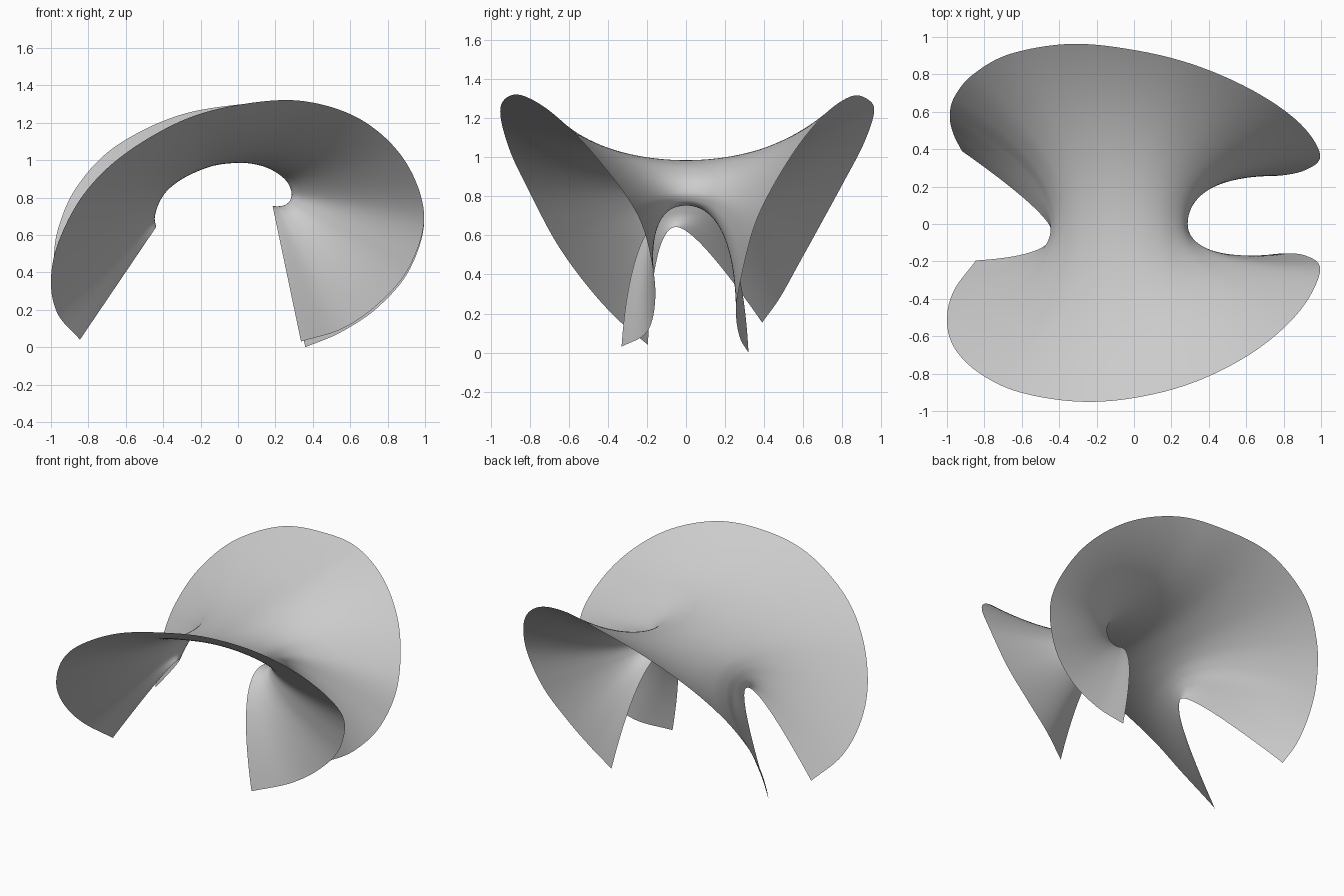
import bpy
from mathutils import Vector

# Three guide curves run along the arch, matched station by station
front_rim = [(-.845, -.195, .04), (-.965, -.36, .18), (-1, -.52, .36), (-.957, -.668, .57),
             (-.823, -.80, .82), (-.61, -.90, 1.03), (-.29, -.95, 1.215), (.03, -.925, 1.3),
             (.353, -.834, 1.315), (.66, -.67, 1.215), (.89, -.46, 1.0), (.995, -.25, .71),
             (.92, -.17, .435), (.76, -.16, .24), (.56, -.205, .1), (.337, -.33, .03)]
waist = [(-.437, -.05, .643), (-.445, -.025, .68), (-.44, -.01, .72), (-.415, 0, .785),
         (-.365, 0, .85), (-.27, 0, .915), (-.13, 0, .97), (.02, 0, .985),
         (.13, 0, .968), (.21, 0, .93), (.265, 0, .88), (.287, 0, .82),
         (.275, 0, .78), (.25, 0, .76), (.215, 0, .753), (.185, 0, .755)]
back_rim = [(-.92, .39, .154), (-.965, .48, .28), (-.985, .575, .45), (-.96, .68, .64),
            (-.86, .80, .86), (-.66, .91, 1.07), (-.33, .963, 1.235), (.03, .925, 1.3),
            (.353, .84, 1.31), (.66, .70, 1.21), (.89, .535, 1.0), (.995, .37, .70),
            (.92, .29, .42), (.75, .257, .215), (.55, .275, .08), (.36, .32, 0)]
# How far each profile stays tangent to the y direction at the waist
front_reach = [.12, .2, .27, .34, .4, .45, .475, .46, .42, .36, .28, .22, .21, .22, .25, .28]
back_reach = [.1, .2, .29, .34, .4, .45, .48, .46, .42, .37, .32, .28, .26, .25, .26, .28]


def spline(pts, t):
    """Catmull-Rom through evenly spaced stations, t in 0..1."""
    pts = [Vector(p) if isinstance(p, tuple) else Vector((p, 0, 0)) for p in pts]
    pts = [2 * pts[0] - pts[1]] + pts + [2 * pts[-1] - pts[-2]]
    f = t * (len(pts) - 3)
    k = min(int(f), len(pts) - 4)
    u = f - k
    a, b, c, d = pts[k:k + 4]
    return .5 * (2 * b + (c - a) * u + (2 * a - 5 * b + 4 * c - d) * u**2
                 + (3 * b - a - 3 * c + d) * u**3)


def arm(w, ctrl, rim, s):
    """Quadratic curve from the waist out to a rim."""
    return w * (1 - s)**2 + ctrl * 2 * s * (1 - s) + rim * s**2


# Saddle sheet: sweep the flared profile along the arch
NU, NV = 180, 36
verts = []
for i in range(NU + 1):
    t = i / NU
    w, fr, br = spline(waist, t), spline(front_rim, t), spline(back_rim, t)
    cf = w - Vector((0, spline(front_reach, t).x, 0))
    cb = w + Vector((0, spline(back_reach, t).x, 0))
    verts += [arm(w, cf, fr, 1 - j / NV) for j in range(NV)]
    verts += [arm(w, cb, br, j / NV) for j in range(NV + 1)]

row = 2 * NV + 1
faces = [(i * row + j, (i + 1) * row + j, (i + 1) * row + j + 1, i * row + j + 1)
         for i in range(NU) for j in range(row - 1)]
mesh = bpy.data.meshes.new("saddle_sheet")
mesh.from_pydata(verts, [], faces)
mesh.shade_smooth()
obj = bpy.data.objects.new("saddle_sheet", mesh)
bpy.context.collection.objects.link(obj)
